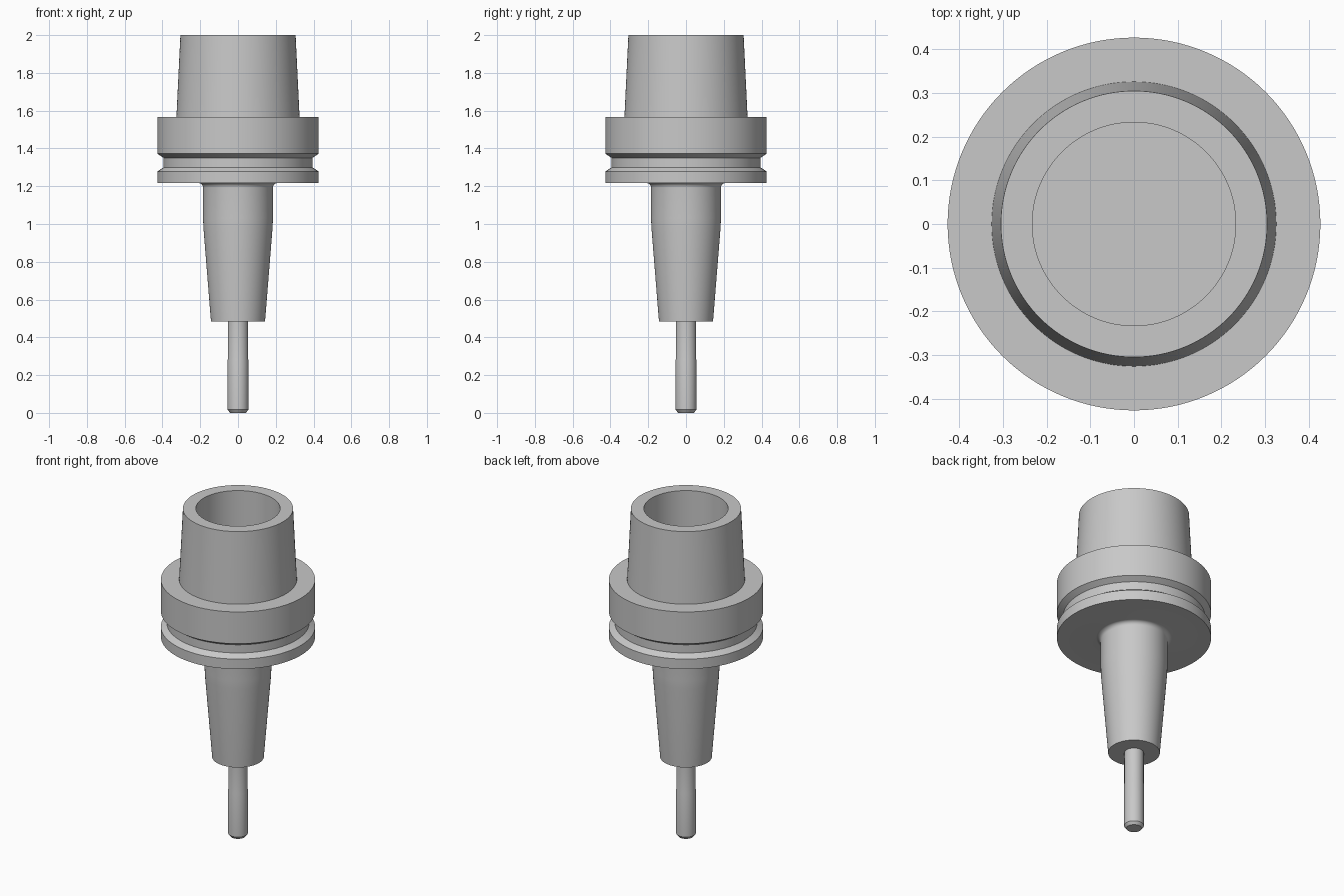
import bpy
import bmesh
import math

cube = bpy.data.objects.get("Cube")
if cube:
    bpy.data.objects.remove(cube, do_unlink=True)

SIDES = 128

steel = bpy.data.materials.new("light_grey_steel")
steel.use_nodes = True
colour = (0.58, 0.58, 0.58, 1)
steel.diffuse_color = colour
steel.node_tree.nodes["Principled BSDF"].inputs["Base Color"].default_value = colour


def lathe(name, profile):
    """Spin a (radius, height) profile around the z axis."""
    bm = bmesh.new()
    verts = [bm.verts.new((r, 0, z)) for r, z in profile]
    edges = [bm.edges.new(pair) for pair in zip(verts, verts[1:])]
    bmesh.ops.spin(bm, geom=verts + edges, axis=(0, 0, 1), cent=(0, 0, 0),
                   angle=math.tau, steps=SIDES, use_duplicate=False)
    bmesh.ops.remove_doubles(bm, verts=bm.verts, dist=0.0001)
    bmesh.ops.recalc_face_normals(bm, faces=bm.faces)
    mesh = bpy.data.meshes.new(name)
    bm.to_mesh(mesh)
    bm.free()
    mesh.materials.append(steel)
    obj = bpy.data.objects.new(name, mesh)
    bpy.context.collection.objects.link(obj)
    bpy.ops.object.select_all(action="DESELECT")
    obj.select_set(True)
    bpy.context.view_layer.objects.active = obj
    bpy.ops.object.shade_smooth_by_angle(angle=math.radians(20))
    return obj


# Cutting pin with a chamfered tip and slightly relieved neck
lathe("tool_pin", [(0, 0), (0.042, 0), (0.055, 0.017), (0.055, 0.28),
                   (0.054, 0.285), (0.054, 0.5), (0, 0.5)])

# Holder: tapered nose, fillet, grooved flange, hollow tapered shank
FILLET = 0.025
fillet = [(0.185 + FILLET * (1 - math.cos(a)), 1.192 + FILLET * math.sin(a))
          for a in (math.pi / 2 * i / 8 for i in range(9))]
nose = [(0, 0.483), (0.143, 0.483), (0.183, 0.98), (0.185, 1.03)]
flange = [(0.427, 1.217), (0.427, 1.278), (0.394, 1.3), (0.394, 1.35),
          (0.427, 1.372), (0.427, 1.566)]
shank = [(0.326, 1.566), (0.305, 2), (0.233, 2), (0.233, 1.566), (0, 1.566)]
lathe("tool_holder", nose + fillet + flange + shank)
